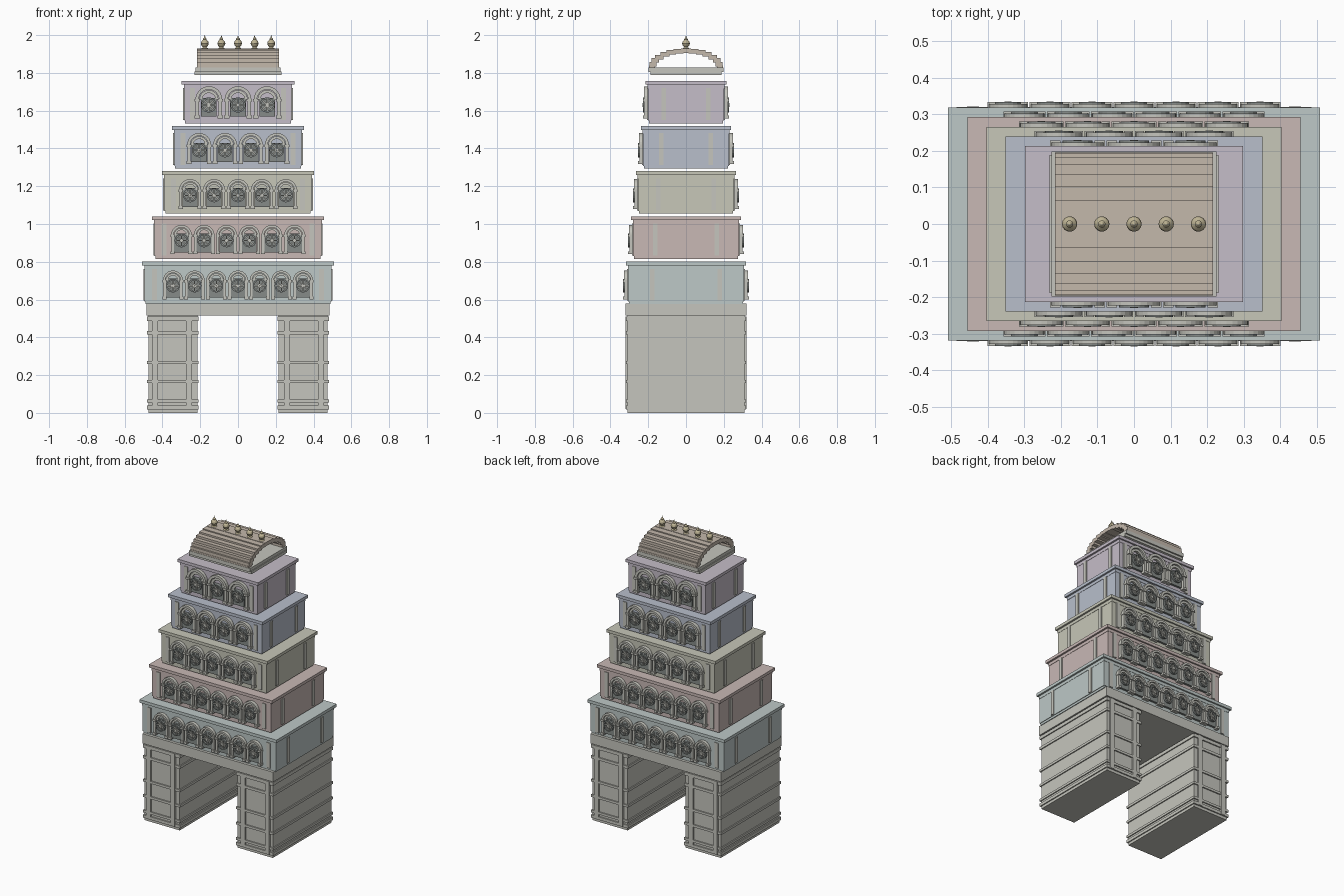
import bpy, bmesh, math
from mathutils import Matrix, Vector

if "Cube" in bpy.data.objects:
    bpy.data.objects.remove(bpy.data.objects["Cube"])


def material(name, rgb):
    m = bpy.data.materials.new(name)
    m.diffuse_color = (*rgb, 1)
    m.use_nodes = True
    m.node_tree.nodes["Principled BSDF"].inputs["Base Color"].default_value = m.diffuse_color
    return m


STONE = material("stone", (0.56, 0.56, 0.51))
DARK = material("dark_recess", (0.24, 0.26, 0.25))
ROOF = material("roof_clay", (0.55, 0.48, 0.41))
BRASS = material("brass", (0.52, 0.46, 0.30))
TINTS = [material("tier_tint_%d" % (i + 1), c) for i, c in enumerate([
    (0.51, 0.58, 0.57), (0.58, 0.48, 0.46), (0.57, 0.57, 0.48),
    (0.48, 0.52, 0.60), (0.56, 0.51, 0.58)])]


def box(bm, x0, x1, y0, y1, z0, z1):
    m = Matrix.Translation(((x0 + x1) / 2, (y0 + y1) / 2, (z0 + z1) / 2))
    m = m @ Matrix.Diagonal((abs(x1 - x0), abs(y1 - y0), abs(z1 - z0), 1))
    bmesh.ops.create_cube(bm, size=1, matrix=m)


def slab(bm, hx, hy, z0, z1):
    box(bm, -hx, hx, -hy, hy, z0, z1)


def ring(bm, cx, cz, r0, r1, y0, y1, a0, a1, n):
    """Flat ring or arch in the xz plane, extruded from y0 to y1."""
    closed = abs(a1 - a0) > 6.28
    rows = []
    for i in range(n if closed else n + 1):
        a = a0 + (a1 - a0) * i / n
        rows.append([bm.verts.new((cx + r * math.cos(a), y, cz + r * math.sin(a)))
                     for r, y in ((r0, y0), (r1, y0), (r1, y1), (r0, y1))])
    for i in range(n):
        p, q = rows[i], rows[(i + 1) % len(rows)]
        for k in range(4):
            bm.faces.new((p[k], p[(k + 1) % 4], q[(k + 1) % 4], q[k]))
    if not closed:
        bm.faces.new(rows[0])
        bm.faces.new(rows[-1])


def finish(bm, name, mat):
    bmesh.ops.recalc_face_normals(bm, faces=bm.faces)
    me = bpy.data.meshes.new(name)
    bm.to_mesh(me)
    bm.free()
    ob = bpy.data.objects.new(name, me)
    me.materials.append(mat)
    bpy.context.collection.objects.link(ob)
    return ob


# gateway piers with horizontal bands and front/back pilasters
for name, s in (("left_pier", -1), ("right_pier", 1)):
    bm = bmesh.new()
    box(bm, s * 0.215, s * 0.475, -0.31, 0.31, 0, 0.52)
    for z, h in ((0.028, 0.02), (0.062, 0.016), (0.165, 0.016),
                 (0.268, 0.016), (0.425, 0.018), (0.498, 0.022)):
        box(bm, s * 0.208, s * 0.482, -0.318, 0.318, z - h / 2, z + h / 2)
    for x in (0.26, 0.44):
        for f in (-1, 1):
            box(bm, s * (x - 0.016), s * (x + 0.016), f * 0.30, f * 0.321, 0.02, 0.51)
    finish(bm, name, STONE)

# lintel over the passage
bm = bmesh.new()
slab(bm, 0.485, 0.32, 0.515, 0.58)
finish(bm, "lintel", STONE)


def niche(stone, dark, x, z, d, f, pitch):
    """Arched niche with a rosette on the front (f=-1) or back (f=1)."""
    r = 0.46 * pitch
    y = lambda t: f * (d + t)
    k = 0.028 + 0.09 * pitch
    box(dark, x - k, x + k, y(-0.005), y(0.014), z + 0.035, z + 0.135)
    ring(stone, x, z + 0.125, r * 0.76, r, y(-0.005), y(0.022), 0, math.pi, 12)
    ring(stone, x, z + 0.125, r * 0.5, r * 0.72, y(-0.005), y(0.014), 0, math.pi, 12)
    for s in (-1, 1):
        c = x + s * r * 0.85
        box(stone, c - r * 0.13, c + r * 0.13, y(-0.005), y(0.02), z + 0.03, z + 0.125)
        for z0, z1 in ((0.025, 0.04), (0.115, 0.128)):
            box(stone, c - r * 0.2, c + r * 0.2, y(-0.005), y(0.027), z + z0, z + z1)
    # rosette: rim, hub and eight spokes
    q = 0.022 + 0.12 * pitch
    cz = z + 0.097
    ring(dark, x, cz, q * 0.78, q, y(0.012), y(0.027), 0, 2 * math.pi, 16)
    ring(stone, x, cz, 0.001, q * 0.26, y(0.012), y(0.028), 0, 2 * math.pi, 8)
    for i in range(8):
        a = i * math.pi / 4
        m = (Matrix.Translation((x, y(0.018), cz)) @ Matrix.Rotation(-a, 4, 'Y')
             @ Matrix.Translation((q * 0.52, 0, 0)) @ Matrix.Diagonal((q * 0.6, 0.01, q * 0.16, 1)))
        bmesh.ops.create_cube(stone, size=1, matrix=m)


# five shrinking tiers
for i in range(5):
    W, D = 0.496 - 0.0525 * i, 0.306 - 0.0262 * i
    z = 0.576 + 0.2393 * i
    n = 7 - i
    tag = "tier_%d_" % (i + 1)
    bm = bmesh.new()
    slab(bm, W - 0.006, D - 0.004, z, z + 0.018)
    slab(bm, W - 0.002, D, z + 0.014, z + 0.195)
    slab(bm, W, D + 0.002, z + 0.185, z + 0.208)
    slab(bm, W + 0.012, D + 0.012, z + 0.205, z + 0.225)
    finish(bm, tag + "body", TINTS[i])

    stone, dark = bmesh.new(), bmesh.new()
    for s in (-1, 1):
        for t in (-1, 1):
            # pilasters on the fronts and the sides
            c = s * (W - 0.03 - 0.05 * W)
            box(stone, c - 0.013, c + 0.013, t * (D - 0.005), t * (D + 0.006), z + 0.018, z + 0.187)
            c = t * D * 0.58
            box(stone, s * (W - 0.01), s * (W + 0.005), c - 0.012, c + 0.012, z + 0.018, z + 0.187)
        pitch = 1.62 * W / n
        for j in range(n):
            niche(stone, dark, (j - (n - 1) / 2) * pitch, z, D, s, pitch)
    finish(stone, tag + "niches_and_pilasters", STONE)
    finish(dark, tag + "recesses", DARK)

# roof slab and open stepped barrel vault
bm = bmesh.new()
slab(bm, 0.231, 0.188, 1.788, 1.808)
slab(bm, 0.226, 0.198, 1.804, 1.828)
finish(bm, "roof_base", STONE)

bm = bmesh.new()
for k in range(15):
    a = math.pi * k / 14
    y, z = 0.18 * math.cos(a), 1.826 + 0.092 * math.sin(a)
    w = 0.012 + 0.010 * math.sin(a)
    box(bm, -0.216, 0.216, y - w - 0.004, y + w + 0.004, z - 0.012, z + 0.012)
finish(bm, "barrel_roof", ROOF)

# row of vase finials on the ridge
PROFILE = [(0, 1.922), (0.017, 1.924), (0.017, 1.93), (0.009, 1.936), (0.017, 1.944),
           (0.021, 1.955), (0.018, 1.967), (0.009, 1.976), (0.01, 1.98), (0.005, 1.985), (0, 2.0)]
for k in range(5):
    bm = bmesh.new()
    x = (k - 2) * 0.088
    vs = [bm.verts.new((x + r, 0, z)) for r, z in PROFILE]
    es = [bm.edges.new(p) for p in zip(vs, vs[1:])]
    bmesh.ops.spin(bm, geom=vs + es, cent=Vector((x, 0, 0)), axis=(0, 0, 1),
                   angle=2 * math.pi, steps=14)
    bmesh.ops.remove_doubles(bm, verts=bm.verts, dist=1e-5)
    ob = finish(bm, "finial_%d" % (k + 1), BRASS)
    bpy.ops.object.select_all(action='DESELECT')
    ob.select_set(True)
    bpy.context.view_layer.objects.active = ob
    bpy.ops.object.shade_smooth_by_angle()
